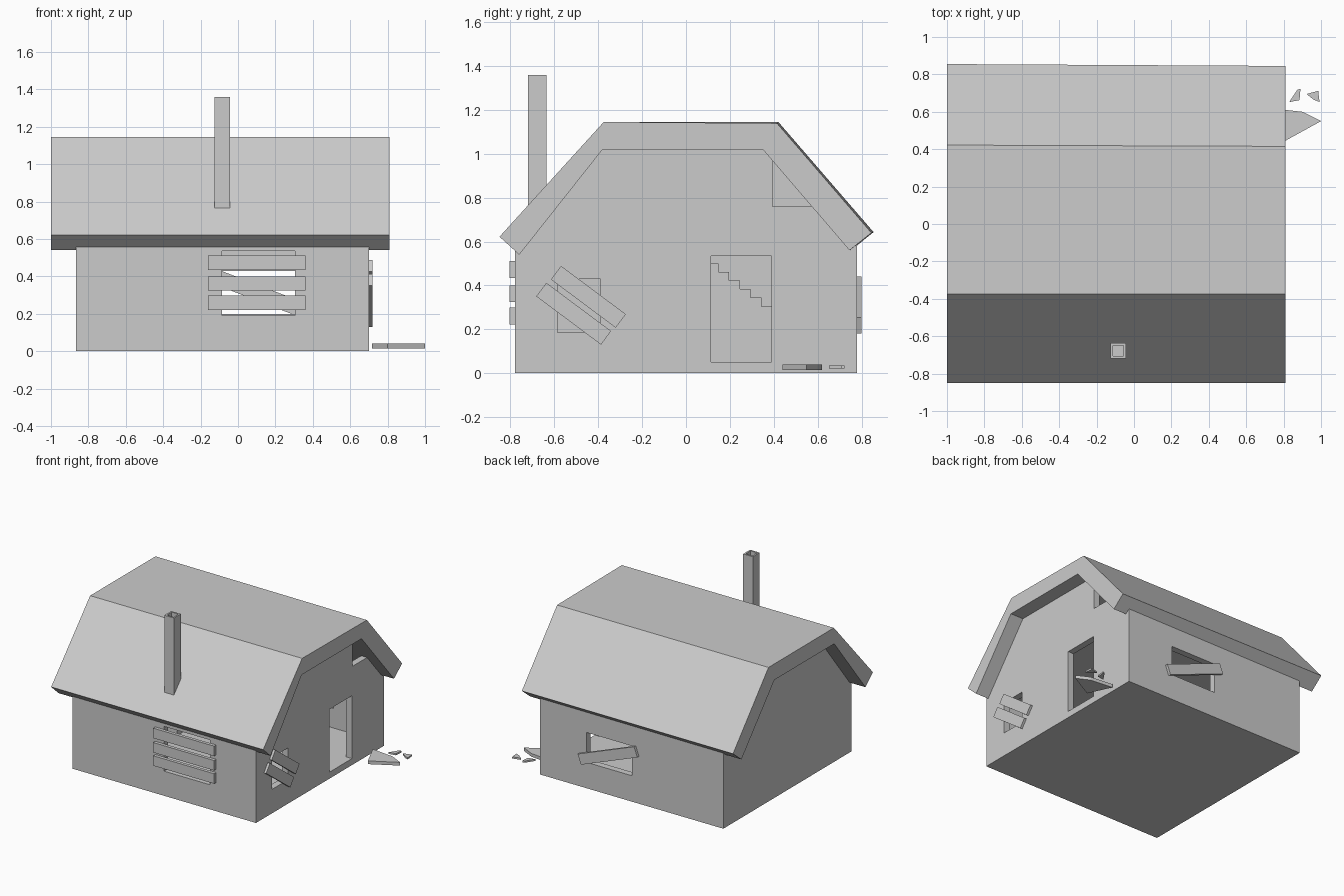
import bpy, bmesh, math
from mathutils import Matrix

if "Cube" in bpy.data.objects:
    bpy.data.objects.remove(bpy.data.objects["Cube"])


def prism(name, pts, a, b, axis='X', pts_b=None):
    """Extrude a 2D outline between a and b; axis X uses (y, z) points, axis Z uses (x, y)."""
    place = (lambda p, d: (d, p[0], p[1])) if axis == 'X' else (lambda p, d: (p[0], p[1], d))
    bm = bmesh.new()
    lo = [bm.verts.new(place(p, a)) for p in pts]
    hi = [bm.verts.new(place(p, b)) for p in (pts_b or pts)]
    bm.faces.new(lo)
    bm.faces.new(hi)
    n = len(pts)
    for i in range(n):
        bm.faces.new((lo[i], lo[(i + 1) % n], hi[(i + 1) % n], hi[i]))
    bmesh.ops.recalc_face_normals(bm, faces=bm.faces)
    me = bpy.data.meshes.new(name)
    bm.to_mesh(me)
    bm.free()
    ob = bpy.data.objects.new(name, me)
    bpy.context.collection.objects.link(ob)
    return ob


def box(name, x, y, z):
    return prism(name, [(y[0], z[0]), (y[1], z[0]), (y[1], z[1]), (y[0], z[1])], x[0], x[1])


def plank(name, centre, size, axis='Y', angle=0):
    """Board of a given size, tilted about one axis and moved to its centre."""
    h = [s / 2 for s in size]
    ob = box(name, (-h[0], h[0]), (-h[1], h[1]), (-h[2], h[2]))
    ob.data.transform(Matrix.Translation(centre) @ Matrix.Rotation(math.radians(angle), 4, axis))
    return ob


def cut(target, cutters):
    for c in cutters:
        m = target.modifiers.new("cut", 'BOOLEAN')
        m.operation, m.solver, m.object = 'DIFFERENCE', 'EXACT', c
        bpy.context.view_layer.objects.active = target
        bpy.ops.object.modifier_apply(modifier=m.name)
        bpy.data.objects.remove(c)


# hollow walls with door and window openings
walls = prism("walls", [(-.78, 0), (.78, 0), (.78, .62), (.37, 1.06), (-.39, 1.06), (-.78, .62)], -.865, .70)
cut(walls, [
    prism("room", [(-.73, .05), (.73, .05), (.73, .72), (.4, 1.2), (-.4, 1.2), (-.73, .72)], -.815, .65),
    box("front_opening", (-.085, .305), (-.9, -.65), (.19, .535)),
    box("back_opening", (-.085, .305), (.65, .9), (.20, .43)),
    box("side_opening", (.6, .8), (-.585, -.39), (.185, .43)),
    box("door_opening", (.6, .8), (.115, .39), (.0502, .535)),
    box("attic_opening", (.6, .8), (.395, .60), (.76, .97)),
])

# thick bent roof, slightly uneven from end to end
inner = [(.35, 1.02), (-.38, 1.02), (-.76, .54)]
prism("roof",
      [(-.85, .622), (-.375, 1.145), (.422, 1.144), (.855, .643), (.752, .56)] + inner, -1.0, .81,
      pts_b=[(-.85, .622), (-.375, 1.145), (.415, 1.139), (.845, .64), (.745, .56)] + inner)

# square chimney with open flue
chimney = box("chimney", (-.125, -.043), (-.72, -.636), (.70, 1.36))
cut(chimney, [box("flue", (-.112, -.056), (-.707, -.649), (.85, 1.5))])

# attic floor with a stairwell, and the stairs
box("attic_floor", (-.5, .65), (-.725, .725), (.56, .60))
box("attic_floor_side", (-.815, -.5), (-.725, .0), (.56, .60))
steps = [(0.0, .05)]
for k in range(-2, 12):
    z, y = .50 - .039 * k, .148 + .049 * k
    steps += [(steps[-1][0], z), (y, z)]
steps.append((steps[-1][0], .05))
prism("stairs", steps, -.815, -.52)

# boards nailed over the windows
for i, z in enumerate((.26, .362, .473)):
    plank(f"front_board_{i}", (.10, -.7925, z), (.52, .025, .077))
plank("back_board", (.11, .79, .31), (.516, .02, .08), 'Y', 21)
for i, (y, z) in enumerate(((-.445, .348), (-.512, .271))):
    plank(f"side_board_{i}", (.709, y, z), (.018, .368, .077), 'X', -36.7)

# broken door pieces on the ground
prism("door_shard", [(.717, .62), (.80, .44), (1.0, .55), (.90, .60)], .015, .04, 'Z')
prism("splinter_a", [(.83, .652), (.885, .662), (.89, .722), (.873, .718)], .021, .034, 'Z')
prism("splinter_b", [(.922, .695), (.96, .665), (.992, .652), (.985, .712)], .021, .034, 'Z')
